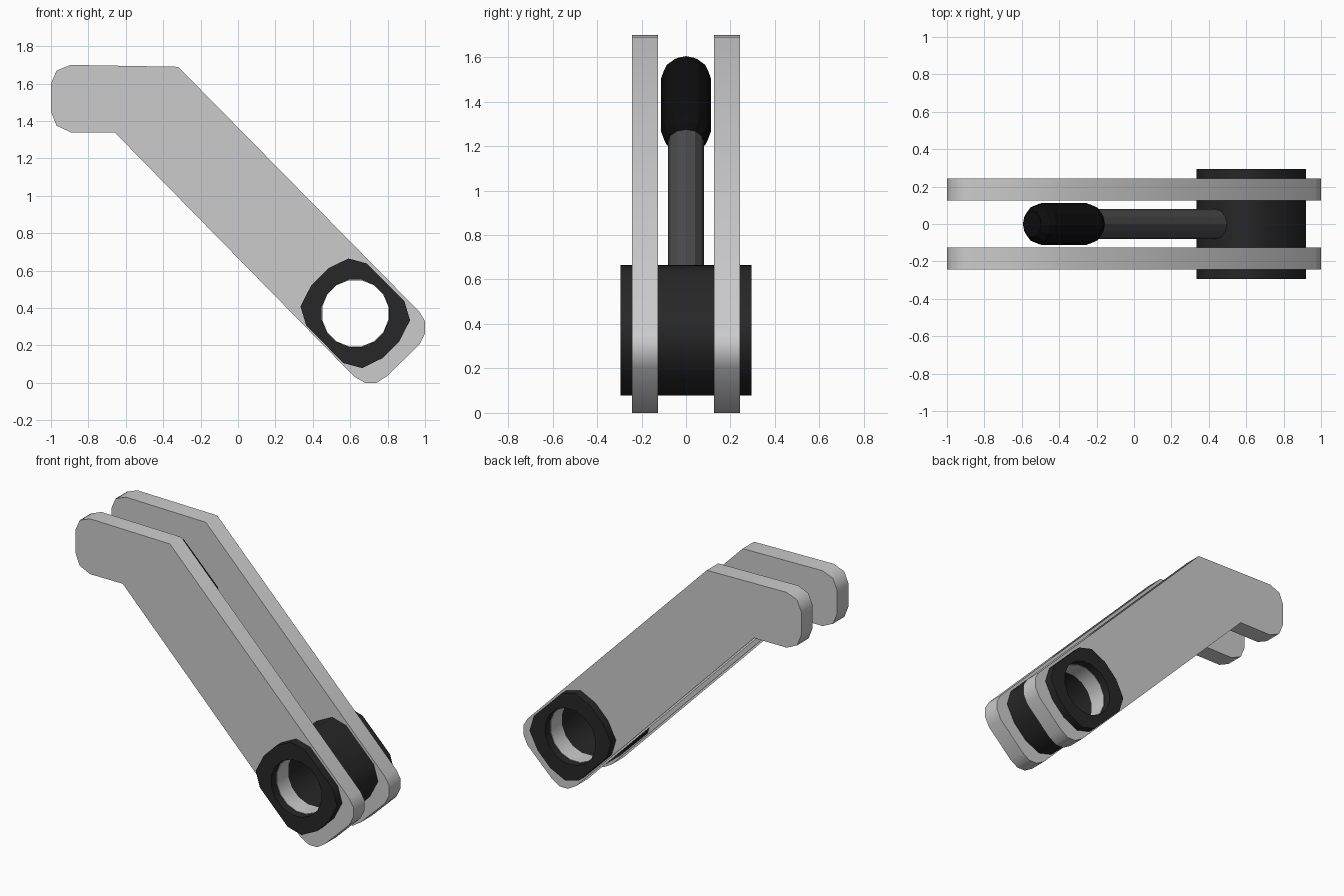
import bpy, bmesh
from math import cos, sin, pi, sqrt
from mathutils import Matrix, Vector

if "Cube" in bpy.data.objects:
    bpy.data.objects.remove(bpy.data.objects["Cube"])

HUB = (0.627, 0.372)


def material(name, v):
    m = bpy.data.materials.new(name)
    m.diffuse_color = (v, v, v, 1)
    m.use_nodes = True
    m.node_tree.nodes["Principled BSDF"].inputs["Base Color"].default_value = m.diffuse_color
    return m


def circle(r, n):
    return [(HUB[0] + r * cos(2 * pi * (i + 0.5) / n),
             HUB[1] + r * sin(2 * pi * (i + 0.5) / n)) for i in range(n)]


def extruded(name, loops, y0, y1, mat=None):
    """Flat x-z outline (with holes) given a thickness along y."""
    cu = bpy.data.curves.new(name, 'CURVE')
    cu.dimensions = '2D'
    cu.fill_mode = 'BOTH'
    cu.extrude = (y1 - y0) / 2
    for pts in loops:
        sp = cu.splines.new('POLY')
        sp.points.add(len(pts) - 1)
        for p, (x, z) in zip(sp.points, pts):
            p.co = (x, z, 0, 1)
        sp.use_cyclic_u = True
    ob = bpy.data.objects.new(name, cu)
    bpy.context.collection.objects.link(ob)
    ob.rotation_euler.x = pi / 2
    ob.location.y = (y0 + y1) / 2
    if mat:
        cu.materials.append(mat)
    bpy.ops.object.select_all(action='DESELECT')
    ob.select_set(True)
    bpy.context.view_layer.objects.active = ob
    bpy.ops.object.convert(target='MESH')
    return ob


def lathe(name, centre, profile, mat, n=12):
    """Solid of revolution about the arm's diagonal; profile = (along, radius)."""
    bm = bmesh.new()
    rings = [[bm.verts.new((r * cos(2 * pi * i / n), r * sin(2 * pi * i / n), a))
              for i in range(n)] for a, r in profile]
    for lo, hi in zip(rings, rings[1:]):
        for i in range(n):
            j = (i + 1) % n
            bm.faces.new((lo[i], lo[j], hi[j], hi[i]))
    bm.faces.new(rings[0][::-1])
    bm.faces.new(rings[-1])
    rot = Matrix.Rotation(-pi / 4, 4, 'Y')
    bm.transform(Matrix.Translation(Vector((centre[0], 0, centre[1]))) @ rot)
    me = bpy.data.meshes.new(name)
    bm.to_mesh(me)
    bm.free()
    me.materials.append(mat)
    ob = bpy.data.objects.new(name, me)
    bpy.context.collection.objects.link(ob)
    return ob


# Pair of bent side plates
plate = [(-1, 1.6), (-0.97, 1.67), (-0.895, 1.70), (-0.32, 1.69), (0.97, 0.38),
         (1, 0.33), (1, 0.265), (0.97, 0.205), (0.795, 0.035), (0.74, 0),
         (0.68, 0), (0.62, 0.035), (-0.66, 1.34), (-0.895, 1.34),
         (-0.97, 1.375), (-1, 1.45)]
for side, y0, y1 in (("front", -0.243, -0.126), ("back", 0.126, 0.243)):
    extruded(side + "_side_plate", [plate, circle(0.18, 16)], y0, y1)

# Pivot block: half outline repeated by point symmetry, with a through hole
half = [(-0.037, 0.293), (0.063, 0.266), (0.262, 0.066),
        (0.293, -0.037), (0.235, -0.15), (0.145, -0.24)]
block = [(HUB[0] + s * x, HUB[1] + s * z) for s in (1, -1) for x, z in half]
extruded("pivot_block", [block, circle(0.183, 16)], -0.295, 0.295,
         material("dark_grey", 0.02))

# Rod between block and grip
a, b = Vector((0.445, 0.56)), Vector((-0.23, 1.235))
h = (b - a).length / 2
lathe("rod", (a + b) / 2, [(-h, 0.08), (h, 0.08)], material("mid_grey", 0.07))

# Thick chamfered grip at the rod's upper end
lathe("grip", (-0.375, 1.385),
      [(-0.24, 0.07), (-0.205, 0.10), (-0.17, 0.112),
       (0.17, 0.112), (0.205, 0.10), (0.24, 0.07)], material("black", 0.004))
